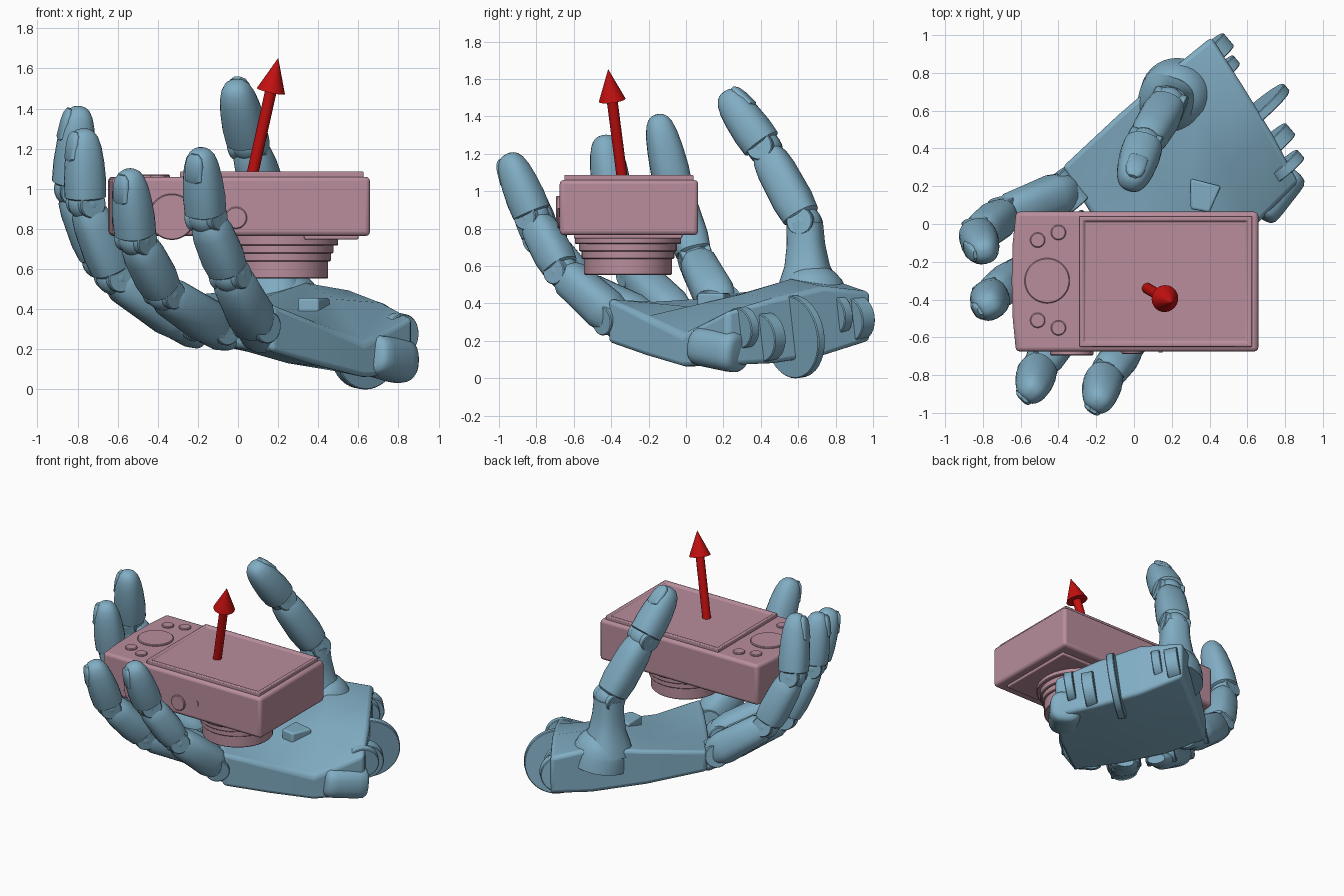
import bpy, bmesh, math
from mathutils import Vector as V

if "Cube" in bpy.data.objects:
    bpy.data.objects.remove(bpy.data.objects["Cube"])


def mat(name, c):
    m = bpy.data.materials.new(name)
    m.diffuse_color = (*c, 1)
    m.use_nodes = True
    m.node_tree.nodes["Principled BSDF"].inputs["Base Color"].default_value = m.diffuse_color
    return m


BLUE = mat("hand_blue", (0.22, 0.42, 0.55))
PINK = mat("camera_pink", (0.48, 0.27, 0.33))
RED = mat("arrow_red", (0.55, 0.005, 0.005))


def finish(name, bm, m, bevel=0, angle=40, seg=3):
    bmesh.ops.recalc_face_normals(bm, faces=bm.faces)
    me = bpy.data.meshes.new(name)
    bm.to_mesh(me)
    bm.free()
    ob = bpy.data.objects.new(name, me)
    bpy.context.collection.objects.link(ob)
    me.materials.append(m)
    if bevel:
        b = ob.modifiers.new("bevel", 'BEVEL')
        b.width, b.segments, b.limit_method = bevel, seg, 'ANGLE'
    bpy.ops.object.select_all(action='DESELECT')
    ob.select_set(True)
    bpy.context.view_layer.objects.active = ob
    bpy.ops.object.shade_smooth_by_angle(angle=math.radians(angle))
    return ob


def tube(name, p, q, prof, m=BLUE, ref=(0.3, 0.5, 0.8), flat=1, power=2, n=24):
    """Loft from p to q; prof is a list of (fraction, radius)."""
    p, q = V(p), V(q)
    t = (q - p).normalized()
    u = V(ref)
    u = (u - t * u.dot(t)).normalized()
    v = t.cross(u)
    bm = bmesh.new()
    rings = []
    for f, r in prof:
        ring = []
        for i in range(n):
            c, s = math.cos(math.tau * i / n), math.sin(math.tau * i / n)
            a = math.copysign(abs(c) ** (2 / power), c) * r * flat
            b = math.copysign(abs(s) ** (2 / power), s) * r
            ring.append(bm.verts.new(p.lerp(q, f) + u * a + v * b))
        rings.append(ring)
    for a, b in zip(rings, rings[1:]):
        for i in range(n):
            j = (i + 1) % n
            bm.faces.new((a[i], a[j], b[j], b[i]))
    bm.faces.new(rings[0])
    bm.faces.new(rings[-1])
    return finish(name, bm, m)


def ball(name, c, r):
    bm = bmesh.new()
    bmesh.ops.create_uvsphere(bm, u_segments=20, v_segments=12, radius=r)
    bmesh.ops.translate(bm, verts=bm.verts, vec=c)
    return finish(name, bm, BLUE)


def disc(name, c, axis, r, h, m=BLUE):
    c, a = V(c), V(axis).normalized() * h / 2
    e = 0.005 / h
    return tube(name, c - a, c + a, [(0, r - .005), (e, r), (1 - e, r), (1, r - .005)], m,
                ref=(0.31, 0.52, 0.8), n=40)


def slab(name, outline, z0, z1, bevel, m=PINK):
    bm = bmesh.new()
    f = bm.faces.new([bm.verts.new((x, y, z0)) for x, y in outline])
    ext = bmesh.ops.extrude_face_region(bm, geom=[f])
    bmesh.ops.translate(bm, vec=(0, 0, z1 - z0),
                        verts=[g for g in ext['geom'] if isinstance(g, bmesh.types.BMVert)])
    return finish(name, bm, m, bevel)


def rect(x0, x1, y0, y1):
    return [(x0, y0), (x1, y0), (x1, y1), (x0, y1)]


# Camera body with slightly bowed grip end
slab("camera_body", [(0.658, -0.675), (0.658, 0.065), (-0.625, 0.065), (-0.642, -0.1),
                     (-0.648, -0.3), (-0.642, -0.5), (-0.625, -0.675)], 0.765, 1.06, 0.022)
slab("camera_face_strip", rect(0.33, 0.6, -0.6, -0.02), 0.747, 0.78, 0.008)

# Screen plate with recessed display
bm = bmesh.new()
bmesh.ops.create_cube(bm, size=1)
for v in bm.verts:
    v.co = (0.168 + v.co.x * 0.915, -0.305 + v.co.y * 0.69, 1.065 + v.co.z * 0.044)
top = max(bm.faces, key=lambda f: f.calc_center_median().z)
bmesh.ops.inset_region(bm, faces=[top], thickness=0.032)
bmesh.ops.inset_region(bm, faces=[top], thickness=0.008, depth=-0.012)
finish("camera_screen", bm, PINK, 0.006, seg=2)

# Buttons and dials
disc("control_dial", (-0.46, -0.3, 1.06), (0, 0, 1), 0.12, 0.022, PINK)
for x, y in ((-0.51, -0.085), (-0.4, -0.045), (-0.51, -0.51), (-0.4, -0.55)):
    disc("camera_button", (x, y, 1.06), (0, 0, 1), 0.04, 0.022, PINK)
disc("mode_dial", (-0.33, -0.665, 0.86), (0, 1, 0), 0.115, 0.06, PINK)
disc("shutter_button", (-0.01, -0.67, 0.855), (0, 1, 0), 0.055, 0.034, PINK)
tube("power_switch", (0.14, -0.68, 0.885), (0.14, -0.66, 0.885), [(0, .022), (1, .022)],
     PINK, (1, 0, 0), 0.5)

# Stepped lens barrel
z = 0.555
for r, h in ((0.235, 0.085), (0.248, 0.04), (0.262, 0.04), (0.285, 0.05), (0.305, 0.03)):
    disc("lens_ring", (0.215, -0.31, z + h / 2), (0, 0, 1), r, h + 0.004, PINK)
    z += h

# Arrow
tube("arrow", (0.06, -0.335, 1.02), (0.2, -0.416, 1.65),
     [(0, .029), (.74, .029), (.741, .072), (1, .001)], RED)

# Palm: rows run wrist to knuckles, each point is x, y, top, bottom
rows = [
    [(0.41, 0.99, .46, .20), (0.57, 0.74, .49, .12), (0.73, 0.48, .43, .08), (0.87, 0.22, .36, .07)],
    [(0.20, 0.82, .52, .20), (0.34, 0.56, .53, .13), (0.49, 0.30, .45, .09), (0.63, -0.02, .23, .06)],
    [(-.08, 0.58, .49, .24), (0.08, 0.32, .44, .18), (0.25, 0.05, .38, .13), (0.40, -0.22, .33, .12)],
    [(-.38, 0.30, .46, .31), (-.23, 0.06, .42, .25), (-.03, -.19, .41, .21), (0.17, -0.42, .43, .19)],
]
bm = bmesh.new()
up = [[bm.verts.new((x, y, t)) for x, y, t, b in r] for r in rows]
dn = [[bm.verts.new((x, y, b)) for x, y, t, b in r] for r in rows]
for g in (up, dn):
    for i in range(3):
        for j in range(3):
            bm.faces.new((g[i][j], g[i + 1][j], g[i + 1][j + 1], g[i][j + 1]))
edge = [(0, j) for j in range(4)] + [(i, 3) for i in (1, 2, 3)] + \
       [(3, j) for j in (2, 1, 0)] + [(i, 0) for i in (2, 1)]
for (a, b), (c, d) in zip(edge, edge[1:] + edge[:1]):
    bm.faces.new((up[a][b], up[c][d], dn[c][d], dn[a][b]))
finish("palm", bm, BLUE, 0.025)

# Block set in the palm beside the camera
slab("palm_block", [(0.30, 0.08), (0.40, 0.06), (0.46, 0.2), (0.30, 0.24)], 0.3, 0.455, 0.012, BLUE)

# Wrist lugs, big hinge disc and outer knob
AXIS = V((0.62, -0.72, -0.12))
disc("wrist_disc", (0.64, 0.58, 0.222), AXIS, 0.222, 0.05)
for c, r, h in (((0.41, 0.90, 0.32), .12, .09), ((0.46, 0.80, 0.34), .11, .06),
                ((0.73, 0.42, 0.22), .13, .08), ((0.80, 0.30, 0.27), .11, .06)):
    disc("wrist_lug", c, AXIS, r, h)
ROUND = [(0, .06), (.03, .085), (.1, .1), (.25, .105), (.75, .11), (.9, .108), (.97, .095), (1, .07)]
tube("wrist_knob", (0.655, 0.05, 0.175), (0.83, 0.29, 0.135), ROUND, power=2.6)

# Fingers and thumb
BASE = [(-.08, .07), (.0, .098), (.2, .112), (.5, .106), (.85, .1), (.95, .08)]
SEG = [(.05, .07), (.1, .094), (.3, .103), (.7, .098), (.86, .088), (.94, .072)]
TIP = [(.06, .088), (.08, .1), (.3, .102), (.55, .095), (.75, .084), (.88, .069), (.95, .052),
       (.985, .034), (1, .014)]


def finger(name, pts, w=1.0, base=BASE):
    p = [V(q) for q in pts]
    out = (p[1] + p[2] - p[0] - p[3]).normalized()
    side = (p[2] - p[1]).cross(out)
    s = lambda prof: [(f, r * w) for f, r in prof]
    tube(name + "_proximal", p[0], p[1], s(base), ref=out, power=2.5)
    tube(name + "_middle", p[1], p[2], s(SEG), ref=out, power=2.5)
    tube(name + "_tip", p[2], p[3], s(TIP), ref=out, power=2.3)
    for k in (1, 2):
        ball(name + "_joint", p[k], 0.088 * w)
        disc(name + "_hinge", p[k], side, 0.07 * w, 0.17 * w)
    t = p[3] - p[2]
    n = (out - t * out.dot(t) / t.length_squared).normalized()
    tube(name + "_nail", p[2] + t * .58 + n * .078 * w, p[2] + t * .97 + n * .05 * w,
         s([(0, .03), (.08, .048), (.6, .05), (.85, .042), (1, .02)]), ref=n, flat=.5, power=2.6)


fingers = {
    "index_finger": [(-.36, .175, .40), (-.69, .05, .64), (-.83, -.06, 1.0), (-.79, -.155, 1.41)],
    "middle_finger": [(-.27, -.05, .33), (-.62, -.27, .56), (-.76, -.385, .93), (-.77, -.44, 1.3)],
    "ring_finger": [(-.11, -.23, .31), (-.37, -.56, .48), (-.51, -.77, .75), (-.545, -.90, 1.095)],
    "little_finger": [(.09, -.38, .32), (-.04, -.66, .57), (-.16, -.815, .86), (-.19, -.955, 1.2)],
}
for name, pts in fingers.items():
    finger(name, pts)
    # Knuckle hinge and the rounded guard behind it
    b, d = V(pts[0]), (V(pts[1]) - V(pts[0])).normalized()
    disc(name + "_knuckle", b, AXIS, 0.08, 0.2)
    tube(name + "_guard", b - d * .1 - V((0, 0, .05)), b + d * .16 - V((0, 0, .07)),
         [(0, .06), (.2, .09), (.8, .09), (.95, .07), (1, .05)], ref=(0, 0, 1), flat=.5)

finger("thumb", [(.19, .655, .45), (.18, .635, .83), (.05, .42, 1.23), (-.02, .205, 1.53)], 1.05,
       [(0, .16), (.2, .14), (.4, .112), (.7, .095), (1, .09)])
tube("thumb_mound", (.23, .68, .36), (.2, .66, .57),
     [(0, .2), (.4, .19), (.7, .17), (.9, .14), (1, .115)], n=32)
